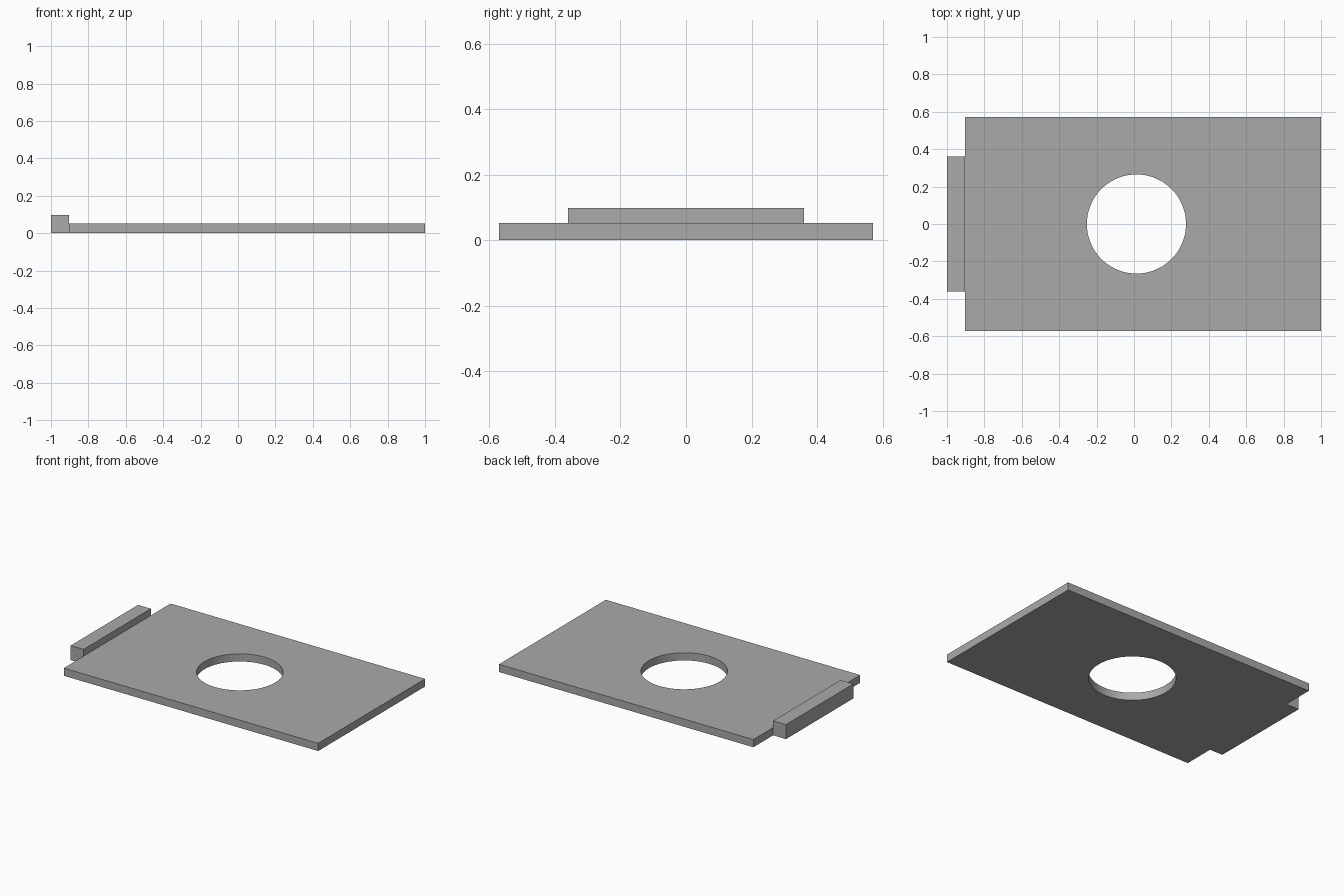
import bpy

cube = bpy.data.objects.get("Cube")
if cube:
    bpy.data.objects.remove(cube, do_unlink=True)

GREY = (0.4, 0.4, 0.4, 1.0)
grey = bpy.data.materials.new("plain_grey")
grey.use_nodes = True
grey.diffuse_color = GREY
grey.node_tree.nodes["Principled BSDF"].inputs["Base Color"].default_value = GREY


def box(name, x0, x1, depth, height):
    """Box standing on the ground, centred on y."""
    bpy.ops.mesh.primitive_cube_add(size=1, location=((x0 + x1) / 2, 0, height / 2))
    ob = bpy.context.object
    ob.name = name
    ob.scale = (x1 - x0, depth, height)
    bpy.ops.object.transform_apply(location=False, rotation=False, scale=True)
    ob.data.materials.append(grey)
    return ob


# Flat base plate and the raised bar along its right edge
edge = -0.904
plate = box("base_plate", edge, 1.0, 1.142, 0.052)
box("raised_end_bar", -1.0, edge, 0.72, 0.098)

# Round hole through the plate
bpy.ops.mesh.primitive_cylinder_add(vertices=96, radius=0.265, depth=0.4,
                                    location=(0.013, 0, 0))
cutter = bpy.context.object
cutter.name = "hole_cutter"
cutter.data.materials.append(grey)
cutter.hide_render = True
cutter.display_type = 'WIRE'

cut = plate.modifiers.new("round_hole", 'BOOLEAN')
cut.operation = 'DIFFERENCE'
cut.solver = 'EXACT'
cut.object = cutter

# Bake the cut, drop the cutter, and smooth only the hole wall
bpy.ops.object.select_all(action='DESELECT')
plate.select_set(True)
bpy.context.view_layer.objects.active = plate
bpy.ops.object.modifier_apply(modifier=cut.name)
bpy.data.objects.remove(cutter, do_unlink=True)
bpy.ops.object.shade_smooth_by_angle()
